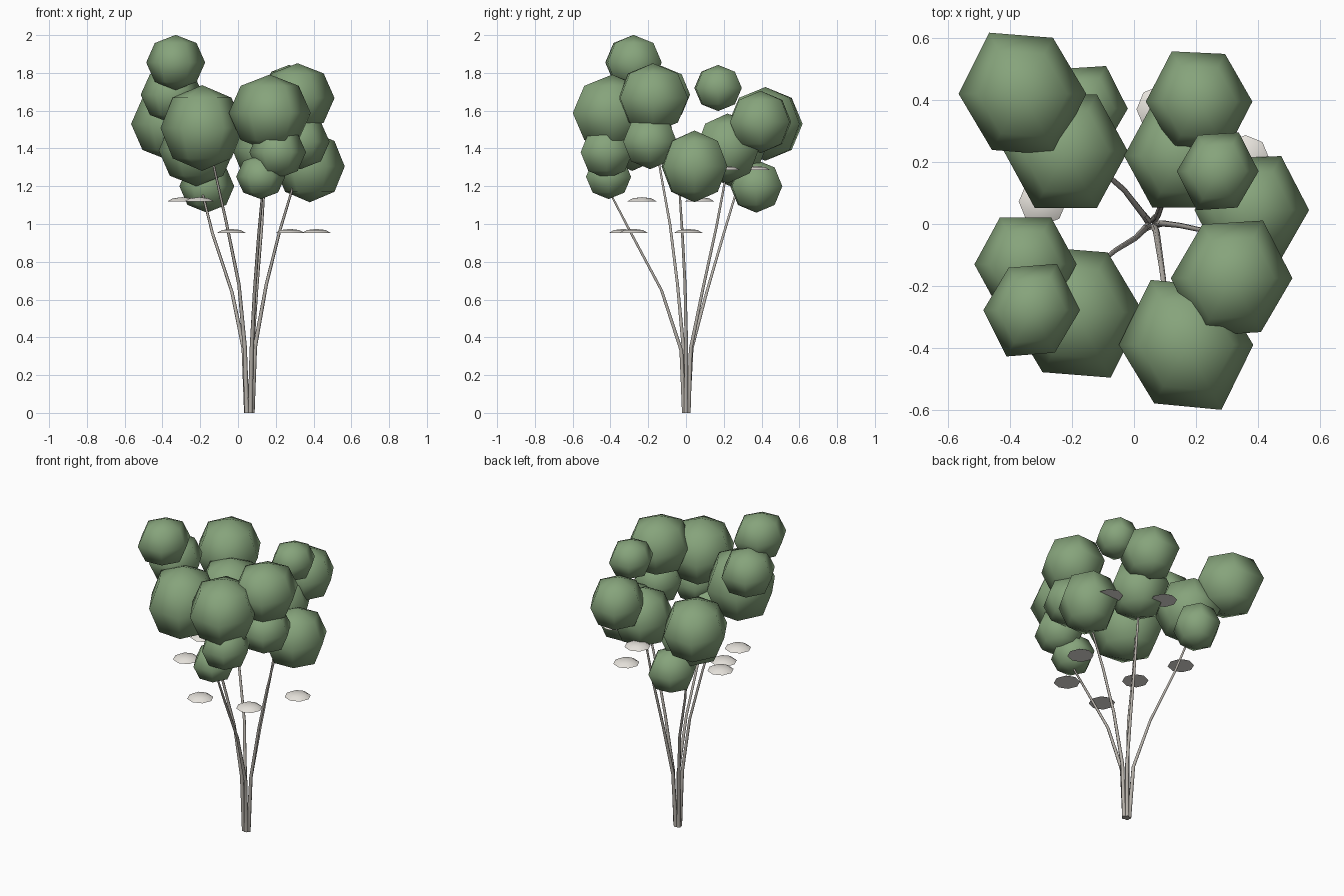
import bpy
from math import sin, cos, pi


def material(name, rgb):
    m = bpy.data.materials.new(name)
    m.diffuse_color = (*rgb, 1)
    return m


LEAF = material("leaf_green", (0.24, 0.37, 0.20))
BARK = material("bark", (0.47, 0.44, 0.40))
PALE = material("pale_cap", (0.80, 0.77, 0.72))


def loft(name, rings, sides, mat, skew=0.0):
    """Skin horizontal rings (x, y, z, rx, ry), listed bottom to top; zero radius is a pole."""
    verts, faces, loops = [], [], []
    for x, y, z, rx, ry in rings:
        start = len(verts)
        n = sides if rx > 0 else 1
        for k in range(n):
            a = 2 * pi * k / sides
            f = 1 - skew * sin(2 * a)      # skew lengthens one diagonal
            verts.append((x + f * rx * cos(a), y + f * ry * sin(a), z))
        loops.append([start + k % n for k in range(sides)])
    for lo, hi in zip(loops, loops[1:]):
        for k in range(sides):
            j = (k + 1) % sides
            faces.append(list(dict.fromkeys([lo[k], lo[j], hi[j], hi[k]])))
    # Close open ends
    if rings[0][3] > 0:
        faces.append(loops[0][::-1])
    if rings[-1][3] > 0:
        faces.append(loops[-1])
    mesh = bpy.data.meshes.new(name)
    mesh.from_pydata(verts, [], faces)
    mesh.materials.append(mat)
    for p in mesh.polygons:
        p.use_smooth = len(p.vertices) < 5
    ob = bpy.data.objects.new(name, mesh)
    bpy.context.collection.objects.link(ob)
    return ob


# Foliage clumps, three per stem: x, y, z, radius, half height, skew
clumps = [
    (-0.36, 0.42, 1.53, 0.206, 0.195, .05), (-0.22, 0.235, 1.39, 0.20, 0.19, 0),
    (-0.165, 0.372, 1.20, 0.145, 0.14, -.04),
    (0.21, 0.395, 1.54, 0.172, 0.165, .03), (0.15, 0.22, 1.40, 0.182, 0.185, 0),
    (0.27, 0.17, 1.72, 0.132, 0.122, -.04),
    (0.38, 0.045, 1.305, 0.185, 0.19, -.03), (0.315, -0.175, 1.667, 0.196, 0.184, -.04),
    (0.33, -0.19, 1.435, 0.155, 0.145, 0),
    (0.168, -0.39, 1.588, 0.217, 0.203, .06), (0.21, -0.42, 1.38, 0.15, 0.14, 0),
    (0.12, -0.41, 1.25, 0.13, 0.118, 0),
    (-0.19, -0.285, 1.508, 0.22, 0.227, .05), (-0.35, -0.13, 1.685, 0.165, 0.152, 0),
    (-0.33, -0.278, 1.855, 0.156, 0.146, -.05),
]
for i, (x, y, z, r, h, skew) in enumerate(clumps):
    rings = []
    for k in range(5):
        a = pi * k / 4
        s = sin(a) if 0 < k < 4 else 0
        rings.append((x, y, z - h * cos(a), r * s, 1.06 * r * s))
    loft(f"foliage_clump_{i + 1}", rings, 6, LEAF, skew)

# Five slender stems fanning out from a tight base
stems = [
    [(.045, .010, 0), (.030, .030, .34), (-.032, .110, .64), (-.135, .20, .95), (-.21, .29, 1.25)],
    [(.063, .013, 0), (.075, .025, .34), (.098, .088, .65), (.125, .16, .98), (.145, .22, 1.30)],
    [(.075, .000, 0), (.090, .002, .35), (.150, -.005, .68), (.22, -.02, .96), (.31, -.04, 1.26)],
    [(.065, -.010, 0), (.072, -.025, .33), (.088, -.130, .65), (.11, -.29, .95), (.13, -.41, 1.18)],
    [(.047, -.007, 0), (.036, -.014, .35), (.005, -.045, .68), (-.06, -.085, 1.0), (-.14, -.15, 1.36)],
]
radii = (0.013, 0.011, 0.009, 0.008, 0.006)
for i, path in enumerate(stems):
    loft(f"stem_{i + 1}", [(*p, r, r) for p, r in zip(path, radii)], 6, BARK)

# Shallow flat-bottomed blossom caps
caps = [
    (-0.295, 0.072, 1.12), (-0.205, -0.233, 1.12), (-0.035, -0.332, 0.952), (0.275, -0.278, 0.952),
    (0.415, 0.012, 0.952), (0.085, 0.37, 1.285), (0.36, 0.21, 1.285),
]
for i, (x, y, z) in enumerate(caps):
    rings = [(x, y, z, 0.077, 0.077), (x, y, z + 0.016, 0.05, 0.05), (x, y, z + 0.022, 0, 0)]
    loft(f"blossom_cap_{i + 1}", rings, 8, PALE)
